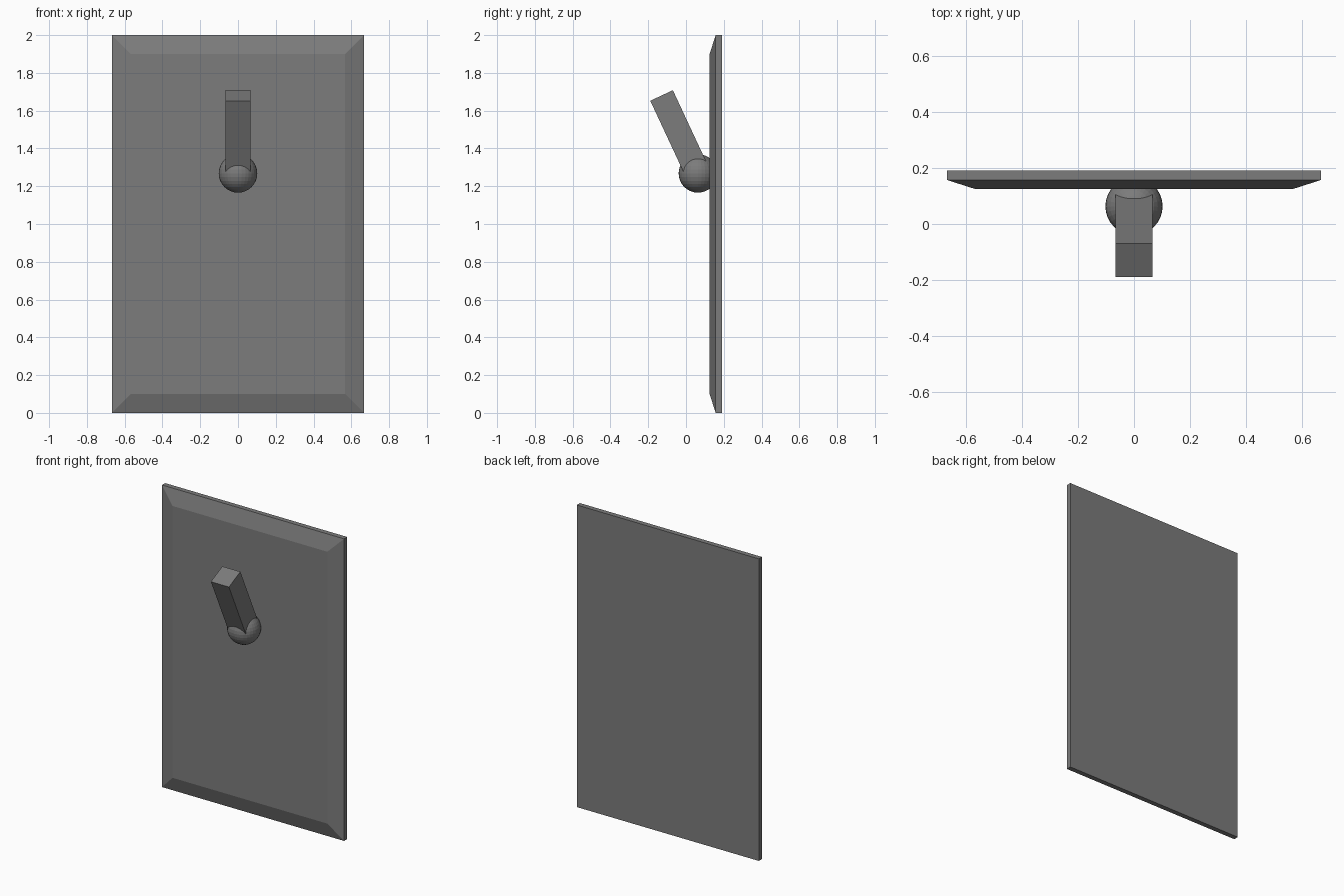
import bpy, bmesh, math
from mathutils import Matrix, Vector

if "Cube" in bpy.data.objects:
    bpy.data.objects.remove(bpy.data.objects["Cube"])

# Dark grey finish shared by all parts
finish = bpy.data.materials.new("dark_grey")
finish.diffuse_color = (0.2, 0.2, 0.2, 1)
finish.use_nodes = True
finish.node_tree.nodes["Principled BSDF"].inputs["Base Color"].default_value = finish.diffuse_color


def add_object(name, bm):
    bmesh.ops.recalc_face_normals(bm, faces=bm.faces)
    mesh = bpy.data.meshes.new(name)
    bm.to_mesh(mesh)
    bm.free()
    mesh.materials.append(finish)
    obj = bpy.data.objects.new(name, mesh)
    bpy.context.collection.objects.link(obj)
    return obj


# Wall plate: stacked rectangles give the slab and its chamfered front
bm = bmesh.new()
rings = []
for y, inset in ((0.19, 0), (0.157, 0), (0.125, 0.1)):
    hx, hz = 0.667 - inset, 1.0 - inset
    rings.append([bm.verts.new((sx * hx, y, 1 + sz * hz))
                  for sx, sz in ((-1, -1), (1, -1), (1, 1), (-1, 1))])
for a, b in zip(rings, rings[1:]):
    for i in range(4):
        j = (i + 1) % 4
        bm.faces.new((a[i], a[j], b[j], b[i]))
bm.faces.new(rings[0])
bm.faces.new(rings[-1])
add_object("wall_plate", bm)

# Pivot ball, partly sunk into the plate
pivot = Vector((0, 0.063, 1.268))
bm = bmesh.new()
bmesh.ops.create_uvsphere(bm, u_segments=32, v_segments=16, radius=0.102,
                          matrix=Matrix.Translation(pivot))
add_object("pivot_ball", bm)

# Toggle lever: square bar from the ball centre, tilted up and forward
length, width = 0.455, 0.132
bm = bmesh.new()
bmesh.ops.create_cube(bm, size=1, matrix=(
    Matrix.Translation(pivot)
    @ Matrix.Rotation(math.radians(25), 4, 'X')
    @ Matrix.Translation((0, 0, length / 2))
    @ Matrix.Diagonal((width, width, length, 1))))
add_object("toggle_lever", bm)
